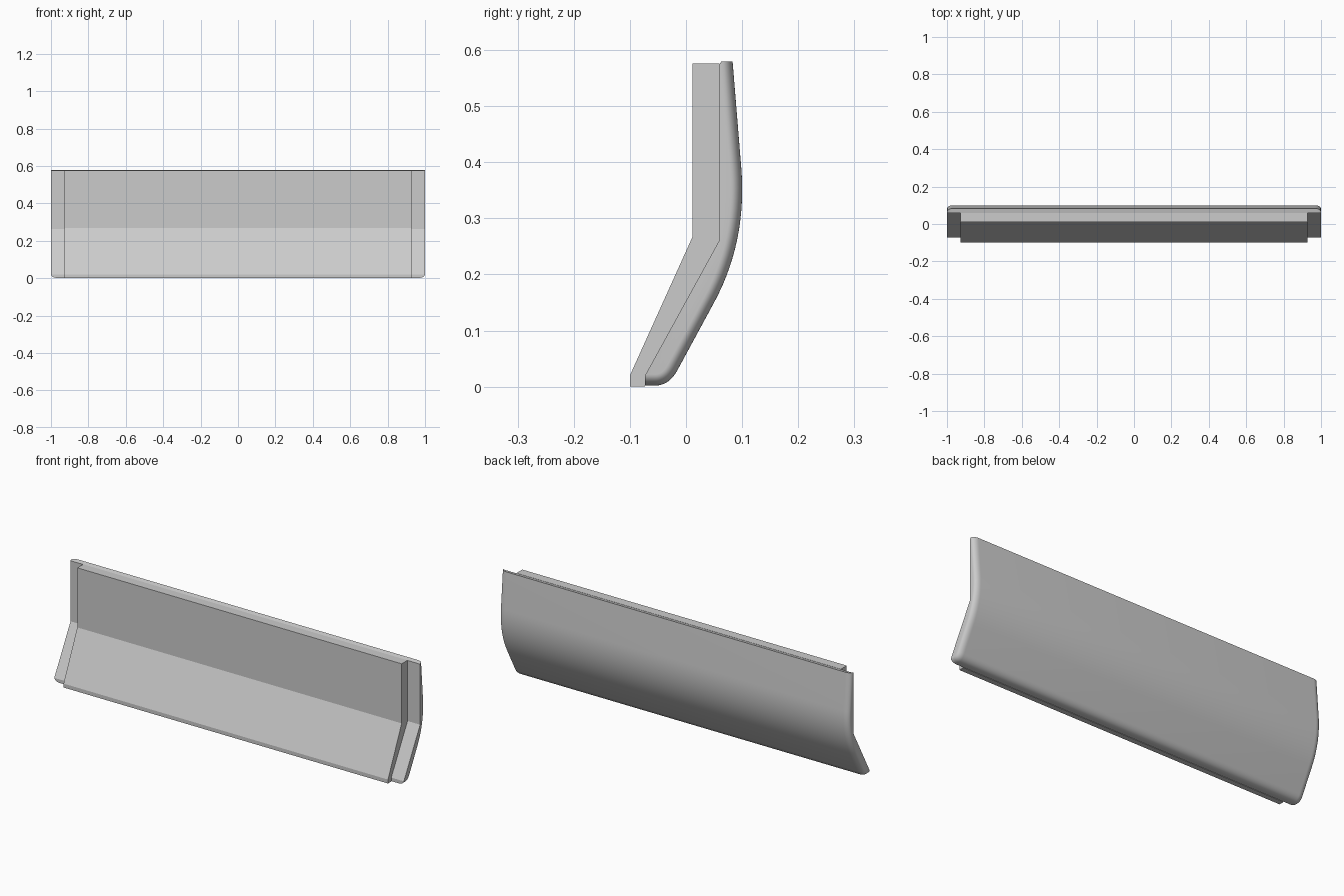
import bpy, bmesh, math
from mathutils import Vector

if "Cube" in bpy.data.objects:
    bpy.data.objects.remove(bpy.data.objects["Cube"])

grey = bpy.data.materials.new("light_grey")
grey.diffuse_color = (0.6, 0.6, 0.6, 1)
grey.use_nodes = True
grey.node_tree.nodes["Principled BSDF"].inputs["Base Color"].default_value = grey.diffuse_color


def loft(name, sections):
    """Skin a list of (x, [(y, z), ...]) sections and cap both ends."""
    bm = bmesh.new()
    rings = [[bm.verts.new((x, y, z)) for y, z in pts] for x, pts in sections]
    for a, b in zip(rings, rings[1:]):
        for i in range(len(a)):
            j = (i + 1) % len(a)
            bm.faces.new((a[i], a[j], b[j], b[i]))
    bm.faces.new(rings[0])
    bm.faces.new(rings[-1])
    bmesh.ops.remove_doubles(bm, verts=bm.verts[:], dist=1e-5)
    bmesh.ops.recalc_face_normals(bm, faces=bm.faces[:])
    mesh = bpy.data.meshes.new(name)
    bm.to_mesh(mesh)
    bm.free()
    mesh.materials.append(grey)
    ob = bpy.data.objects.new(name, mesh)
    bpy.context.collection.objects.link(ob)
    return ob


def curve(a, c, b, n):
    """Points of a quadratic curve from a to b with control point c."""
    a, b, c = Vector(a), Vector(b), Vector(c)
    return [a * (1 - t) ** 2 + c * 2 * t * (1 - t) + b * t * t
            for t in (i / n for i in range(n + 1))]


# Rear outline of the shell, from the top edge down to the underside
BACK = [Vector((0.083, 0.58))]
BACK += curve((0.0985, 0.39), (0.109, 0.259), (0.05, 0.15), 14)
BACK += curve((-0.015, 0.03), (-0.03, 0.002), (-0.055, 0.002), 8)


def shell_profile(inset):
    """Shell section with its rear and bottom pulled inward."""
    back = []
    for i, p in enumerate(BACK):
        t = (BACK[min(i + 1, len(BACK) - 1)] - BACK[max(i - 1, 0)]).normalized()
        if i == len(BACK) - 1:
            t = Vector((-1, 0))
        q = p + Vector((t.y, -t.x)) * inset
        if i == 0:
            q.y = p.y
        back.append((q.x, q.y))
    bottom = 0.002 + inset
    low = max(0.02, bottom)
    y_low = -0.073 + 0.133 * (low - 0.02) / 0.242
    return back + [(y_low, bottom), (y_low, low), (0.06, 0.262), (0.06, 0.575)]


# Curved rear shell with rounded ends
N = 8
ends = []
for i in range(N + 1):
    a = math.pi / 2 * i / N
    ends.append((0.97 + 0.03 * math.sin(a), 0.02 * (1 - math.cos(a))))
stations = [(-x, o) for x, o in reversed(ends)] + ends
shell = loft("rear_shell", [(x, shell_profile(o)) for x, o in stations])
bpy.context.view_layer.objects.active = shell
shell.select_set(True)
bpy.ops.object.shade_smooth_by_angle(angle=math.radians(22))

# Bent front panel
panel = [(0.012, 0.576), (0.012, 0.268), (-0.1, 0.02), (-0.1, 0),
         (-0.073, 0), (-0.073, 0.02), (0.06, 0.262), (0.06, 0.576)]
loft("front_panel", [(-0.928, panel), (0.928, panel)])
